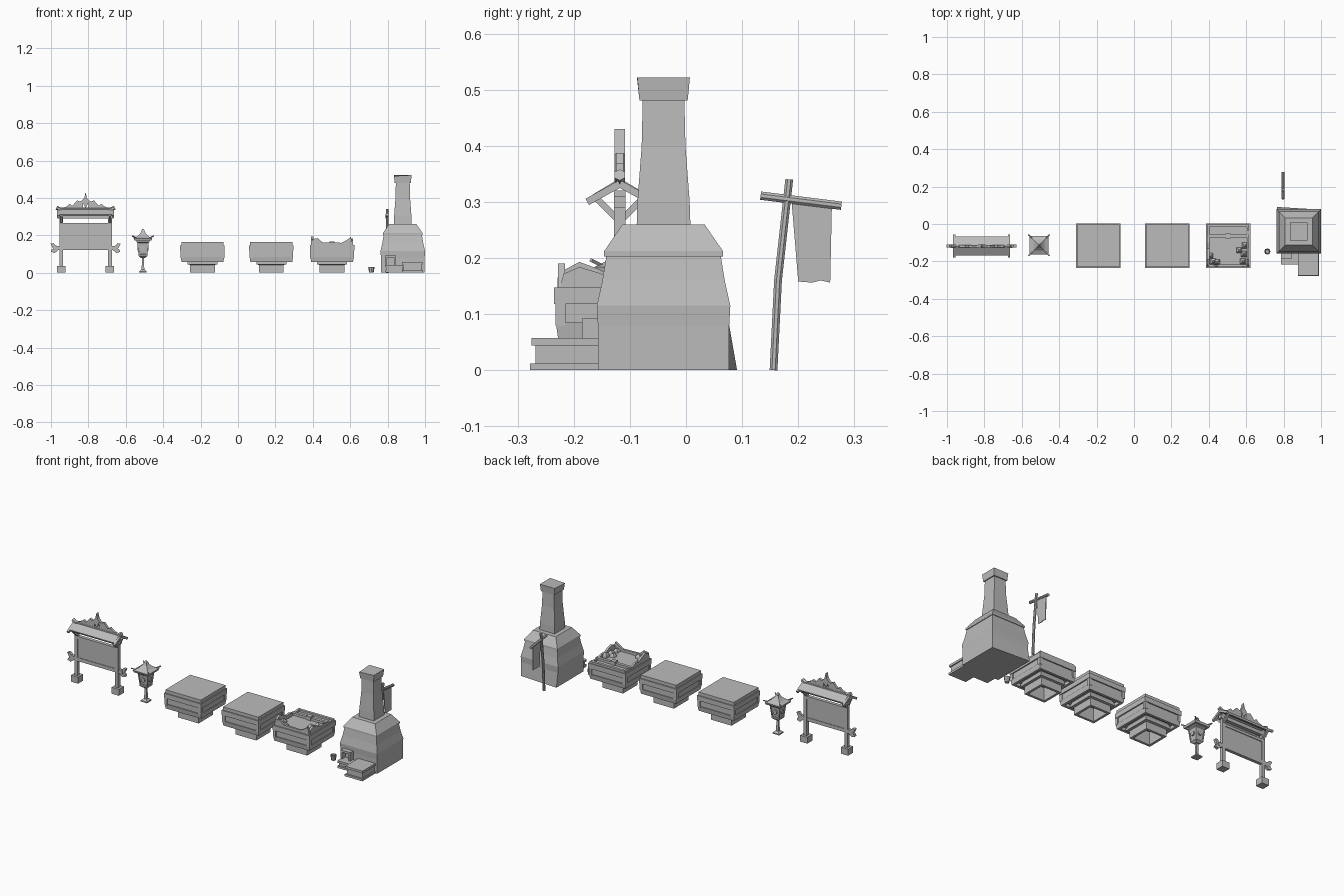
import bpy, bmesh, random
from math import pi, cos, sin
from mathutils import Vector

if "Cube" in bpy.data.objects:
    bpy.data.objects.remove(bpy.data.objects["Cube"])

grey = bpy.data.materials.new("plain_grey")
grey.use_nodes = True
grey.diffuse_color = (0.5, 0.5, 0.5, 1)
grey.node_tree.nodes["Principled BSDF"].inputs["Base Color"].default_value = (0.5, 0.5, 0.5, 1)


def finish(name, bm):
    bmesh.ops.recalc_face_normals(bm, faces=bm.faces)
    mesh = bpy.data.meshes.new(name)
    bm.to_mesh(mesh)
    bm.free()
    mesh.materials.append(grey)
    ob = bpy.data.objects.new(name, mesh)
    bpy.context.collection.objects.link(ob)
    return ob


def loft(name, rings, closed=False):
    """Skin a list of point rings; cap the ends, or join last to first."""
    bm = bmesh.new()
    vs = [[bm.verts.new(p) for p in r] for r in rings]
    pairs = list(zip(vs, vs[1:])) + ([(vs[-1], vs[0])] if closed else [])
    for a, b in pairs:
        for i in range(len(a)):
            j = (i + 1) % len(a)
            bm.faces.new((a[i], a[j], b[j], b[i]))
    if not closed:
        bm.faces.new(vs[0])
        bm.faces.new(vs[-1])
    return finish(name, bm)


def rect(x, y, hx, hy, z):
    return [(x - hx, y - hy, z), (x + hx, y - hy, z), (x + hx, y + hy, z), (x - hx, y + hy, z)]


def box(name, x0, x1, y0, y1, z0, z1):
    x, y, hx, hy = (x0 + x1) / 2, (y0 + y1) / 2, (x1 - x0) / 2, (y1 - y0) / 2
    return loft(name, [rect(x, y, hx, hy, z0), rect(x, y, hx, hy, z1)])


def square_stack(name, x, y, steps, closed=False):
    """Stack of squares given as (half width, height)."""
    return loft(name, [rect(x, y, h, h, z) for h, z in steps], closed)


def plate(name, pts, axis, a, b):
    """Extrude a 2D outline: axis 'y' takes (x, z) points, axis 'x' takes (y, z)."""
    put = (lambda p, d: (p[0], d, p[1])) if axis == "y" else (lambda p, d: (d, p[0], p[1]))
    return loft(name, [[put(p, d) for p in pts] for d in (a, b)])


def rod(name, path, r, n=8):
    """Polygonal rod along a path."""
    pts = [Vector(p) for p in path]
    d = (pts[-1] - pts[0]).normalized()
    u = d.cross(Vector((1, 0, 0)) if abs(d.x) < 0.9 else Vector((0, 0, 1))).normalized()
    v = d.cross(u)
    return loft(name, [[p + u * r * cos(2 * pi * (i + .5) / n) + v * r * sin(2 * pi * (i + .5) / n)
                        for i in range(n)] for p in pts])


# Notice board
BX, BY = -0.815, -0.118
for s, side in ((-1, "right"), (1, "left")):
    px = BX + s * 0.13
    box("board_foot_" + side, px - .023, px + .023, BY - .023, BY + .023, 0, .037)
    box("board_post_" + side, px - .01, px + .01, BY - .01, BY + .01, .03, .32)
    # Curled ends of the lower rail
    curl = [(.145, .122), (.165, .105), (.185, .112), (.18, .125), (.172, .128),
            (.18, .14), (.187, .155), (.172, .158), (.16, .145), (.145, .142)]
    plate("rail_curl_" + side, [(BX + s * x, z) for x, z in curl], "y", BY - .008, BY + .008)
    # Angled braces and roof end rafters
    for f, where in ((-1, "front"), (1, "back")):
        tag = "_" + side + "_" + where
        rod("brace" + tag, [(px, BY, .265), (px, BY + f * .042, .307)], .008, 4)
        rod("rafter" + tag, [(BX + s * .147, BY, .332), (BX + s * .147, BY + f * .058, .3)], .009, 4)
    # Scroll beside the crest
    scroll = [(.015, .345), (.125, .345), (.1, .355), (.085, .368), (.07, .358), (.058, .372),
              (.045, .387), (.03, .38), (.015, .388)]
    plate("crest_scroll_" + side, [(BX + s * x, z) for x, z in scroll], "y", BY - .007, BY + .007)
    rod("ridge_end_" + side, [(BX + s * .13, BY, .335), (BX + s * .156, BY, .348)], .011, 6)
box("notice_panel", BX - .12, BX + .12, BY - .006, BY + .006, .135, .258)
box("panel_top_rail", BX - .137, BX + .137, BY - .01, BY + .01, .25, .265)
box("panel_bottom_rail", BX - .165, BX + .165, BY - .009, BY + .009, .122, .142)
box("roof_beam", BX - .15, BX + .15, BY - .01, BY + .01, .29, .31)
for f, where in ((-1, "front"), (1, "back")):
    plate("roof_slope_" + where, [(BY, .342), (BY + f * .05, .312), (BY + f * .045, .302), (BY, .328)],
          "x", BX - .143, BX + .143)
rod("roof_ridge", [(BX - .143, BY, .34), (BX + .143, BY, .34)], .009, 6)
plate("crest_spire", [(BX, .345), (BX + .02, .385), (BX + .007, .4), (BX, .43), (BX - .007, .4), (BX - .02, .385)],
      "y", BY - .009, BY + .009)

# Lantern
LX, LY = -0.508, -0.113
square_stack("lantern_base", LX, LY, [(.02, 0), (.02, .007), (.01, .016)])
square_stack("lantern_post", LX, LY, [(.007, .01), (.006, .085)])
square_stack("lantern_body", LX, LY, [(.012, .08), (.024, .09), (.024, .098), (.02, .1), (.028, .16), (.034, .165), (.034, .172)])
square_stack("lantern_roof", LX, LY, [(.046, .172), (.05, .184), (.03, .194), (.014, .21), (.007, .224)])
square_stack("lantern_finial", LX, LY, [(.005, .218), (.009, .224), (.003, .234)])
for sx in (-1, 1):
    for sy in (-1, 1):
        rod("lantern_roof_corner", [(LX + sx * .03, LY + sy * .03, .183), (LX + sx * .056, LY + sy * .056, .196)], .004, 4)
        rod("lantern_frame", [(LX + sx * .021, LY + sy * .021, .095), (LX + sx * .029, LY + sy * .029, .17)], .004, 4)
for dx, dy in ((1, 0), (-1, 0), (0, 1), (0, -1)):
    c = Vector((LX + dx * .022, LY + dy * .022, .132))
    rod("lantern_window", [c, c + Vector((dx * .008, dy * .008, 0))], .013, 8)

# Three chests on pedestals
CY = -0.116


def chest_body(name, x, top):
    # Hollow pedestal and box, open at the underside
    square_stack(name + "_pedestal", x, CY, [(.066, 0), (.066, .042), (.08, .044), (.08, .056), (.07, .076),
                                             (.052, .076), (.052, 0)], closed=True)
    square_stack(name + "_walls", x, CY, [(.112, .057), (.116, .085), (.112, .085), (.112, .118), (.119, .118),
                                          (.119, top), (.098, top), (.098, .057)], closed=True)
    square_stack(name + "_floor", x, CY, [(.1, .075), (.1, .083)])
    # Frame around the sunken side panels
    for s in (-1, 1):
        for t in (-1, 1):
            box(name + "_corner", x + s * .108 - .009, x + s * .108 + .009, CY + t * .108 - .009,
                CY + t * .108 + .009, .08, .12)


for name, x in (("right_chest", -.19), ("middle_chest", .178)):
    chest_body(name, x, .146)
    square_stack(name + "_lid", x, CY, [(.113, .14), (.113, .165)])

# Opened chest with a cracked lid
OX = 0.503
chest_body("broken_chest", OX, .147)
square_stack("broken_lid", OX, CY, [(.1, .12), (.1, .146)])
box("broken_crossbar", OX - .113, OX + .113, -.072, -.055, .14, .16)
box("crossbar_latch", OX - .014, OX + .014, -.077, -.05, .145, .168)
box("broken_back_rail", OX - .113, OX + .113, -.017, -.002, .14, .158)
for s, side in ((-1, "right"), (1, "left")):
    xs = OX + s * .106
    jag = [(-.225, .147), (-.218, .178), (-.19, .193), (-.155, .18), (-.13, .165), (-.1, .17), (-.06, .155), (-.005, .16), (-.005, .147)]
    plate("jagged_rim_" + side, [(y, z if s < 0 else .147 + (z - .147) * .8) for y, z in jag], "x", xs - .006, xs + .006)
front_jag = [(-.112, .147), (-.105, .18), (-.075, .185), (-.055, .163), (.05, .16), (.075, .172), (.1, .19), (.112, .147)]
plate("jagged_front_rim", [(OX + x, z) for x, z in front_jag], "y", -.228, -.216)
random.seed(4)
for x, y in ((-.08, -.2), (-.095, -.17), (-.06, -.205), (.08, -.2), (.06, -.14), (.085, -.16), (.09, -.115)):
    h = .016 + random.random() * .01
    square_stack("lid_splinter", OX + x, y, [(.016, .144), (.013, .144 + h * .6), (.004, .148 + h)])

# Bucket
bx, by = 0.713, -0.147
ring = lambda r, z: [(bx + r * cos(i * pi / 4), by + r * sin(i * pi / 4), z) for i in range(8)]
loft("bucket", [ring(.012, 0), ring(.017, .03), ring(.013, .03), ring(.01, .006)])

# Furnace: body, shoulder, chimney and cap
FX, FY = 0.881, -0.04
furnace = square_stack("furnace_body", FX, FY, [(.117, 0), (.117, .08), (.119, .115), (.109, .16), (.102, .203)])
for v in furnace.data.vertices:  # leaning back corner
    if v.co.x < FX and v.co.y > FY and v.co.z < .05:
        v.co.y += .014
square_stack("furnace_shoulder", FX, FY, [(.106, .203), (.106, .212), (.073, .26)])
square_stack("chimney", FX, FY, [(.048, .255), (.0465, .3), (.039, .4), (.037, .485)])
cap = square_stack("chimney_cap", FX, FY, [(.043, .481), (.047, .522)])
for v in cap.data.vertices:
    if v.co.z > .5 and v.co.x < FX and v.co.y < FY:
        v.co.z -= .005

# Fire opening frame and the steps before it
box("fire_opening_left_jamb", .836, .846, -.185, -.15, .04, .09)
box("fire_opening_right_jamb", .785, .795, -.185, -.15, .04, .09)
box("fire_opening_lintel", .785, .846, -.185, -.15, .08, .092)
box("hearth_base", .785, .885, -.216, -.15, 0, .012)
box("hearth_block", .79, .88, -.208, -.15, .012, .03)
box("hearth_slab", .785, .885, -.216, -.15, .03, .042)
box("step_base", .876, .988, -.278, -.15, 0, .012)
box("step_block", .883, .981, -.268, -.15, .012, .044)
box("step_slab", .877, .987, -.275, -.15, .044, .057)

# Banner on a bent pole
PX = 0.797
rod("banner_pole", [(PX, .156, 0), (PX, .164, .16), (PX, .184, .34)], .0075)
rod("banner_crossbar", [(PX, .133, .311), (PX, .277, .293)], .008)
plate("banner_cloth", [(.188, .303), (.26, .294), (.257, .156), (.24, .16), (.225, .156), (.2, .158)],
      "x", PX - .002, PX + .002)
